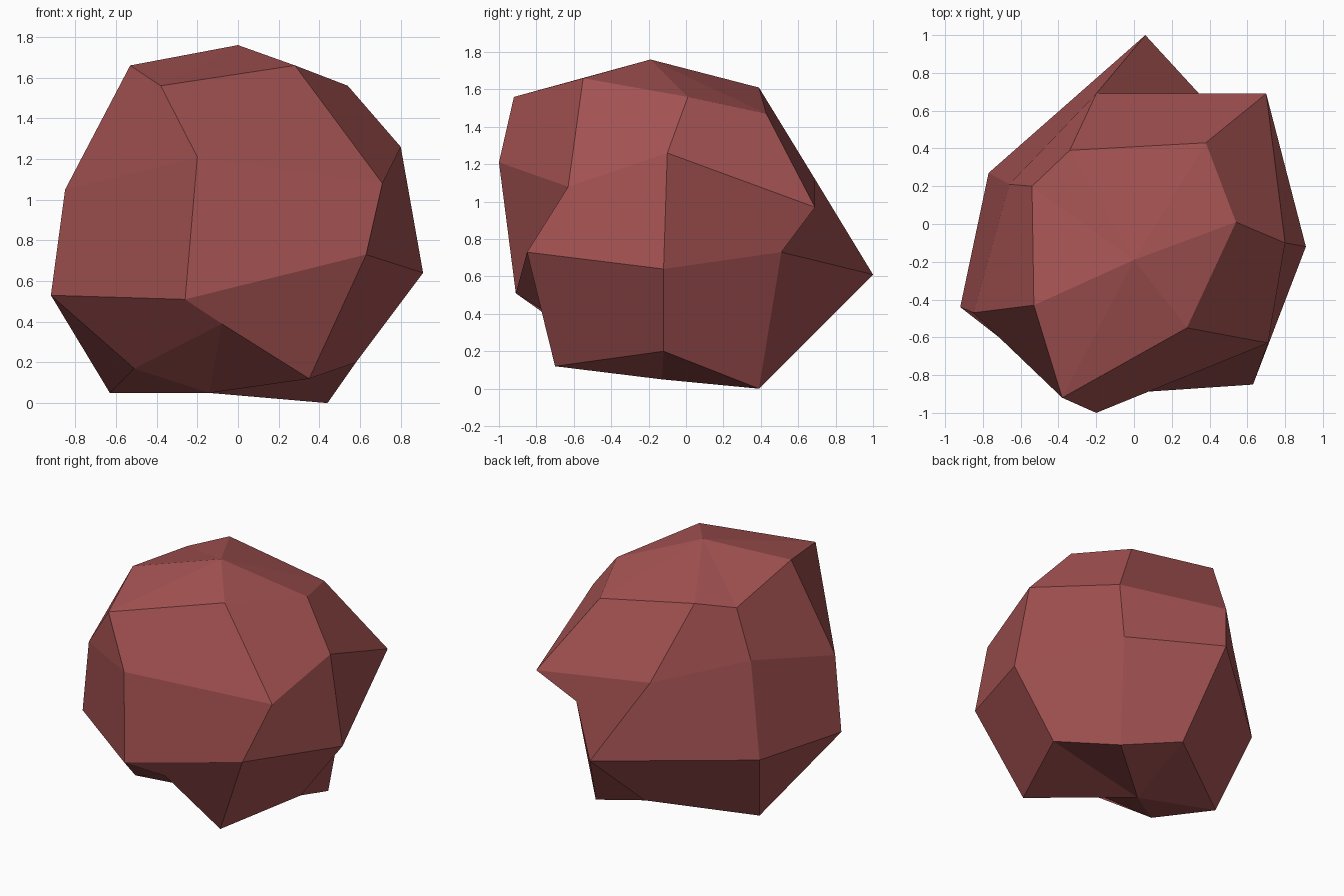
import bpy
import bmesh

# Remove the default cube if present
default_cube = bpy.data.objects.get("Cube")
if default_cube:
    bpy.data.objects.remove(default_cube, do_unlink=True)


def make_material(name, colour):
    material = bpy.data.materials.new(name)
    material.use_nodes = True
    material.diffuse_color = colour
    shader = material.node_tree.nodes["Principled BSDF"]
    shader.inputs["Base Color"].default_value = colour
    shader.inputs["Roughness"].default_value = 0.9
    return material


# Rough stone cross-sections, highest first, each running counter-clockwise
# from the front column of the rock
shoulder_ring = [(-.38, -.92, 1.56), (.28, -.55, 1.66), (.54, .01, 1.56), (.38, .43, 1.47),
                 (-.34, .39, 1.61), (-.54, .2, 1.56), (-.53, -.43, 1.66)]
upper_ring = [(-.2, -1, 1.21), (.71, -.63, 1.08), (.8, -.1, 1.26), (.7, .69, .97),
              (-.2, .69, 1.12), (-.66, .21, 1.22), (-.85, -.47, 1.05)]
belly_ring = [(-.26, -.91, .51), (.63, -.85, .73), (.91, -.12, .64), (.51, .51, .73),
              (.06, 1, .61), (-.77, .27, .56), (-.92, -.44, .53)]
foot_ring = [(-.08, -.71, .39), (.35, -.7, .12), (.58, -.12, .2), (.44, .39, 0),
             (-.01, .48, .15), (-.63, .07, .05), (-.51, -.43, .17)]
crown_point = (0, -.19, 1.76)
base_point = (-.14, -.13, .05)


def bridge(bm, upper, lower):
    """Join two rings with a band of quads facing outwards."""
    for i in range(len(upper)):
        j = (i + 1) % len(upper)
        bm.faces.new((lower[i], lower[j], upper[j], upper[i]))


def cap(bm, ring, point):
    """Close a ring with a fan of triangles around one point."""
    tip = bm.verts.new(point)
    for i, vert in enumerate(ring):
        bm.faces.new((vert, ring[(i + 1) % len(ring)], tip))


# Loft the rings into one closed faceted rock
bm = bmesh.new()
rings = [[bm.verts.new(point) for point in ring]
         for ring in (shoulder_ring, upper_ring, belly_ring, foot_ring)]
for upper, lower in zip(rings, rings[1:]):
    bridge(bm, upper, lower)
cap(bm, rings[0], crown_point)
cap(bm, rings[-1][::-1], base_point)

mesh = bpy.data.meshes.new("rock")
bm.to_mesh(mesh)
bm.free()

# Flat-shaded rock in a single stone colour
mesh.materials.append(make_material("red_brown_stone", (.375, .085, .085, 1)))
mesh.shade_flat()
rock = bpy.data.objects.new("rock", mesh)
bpy.context.collection.objects.link(rock)
